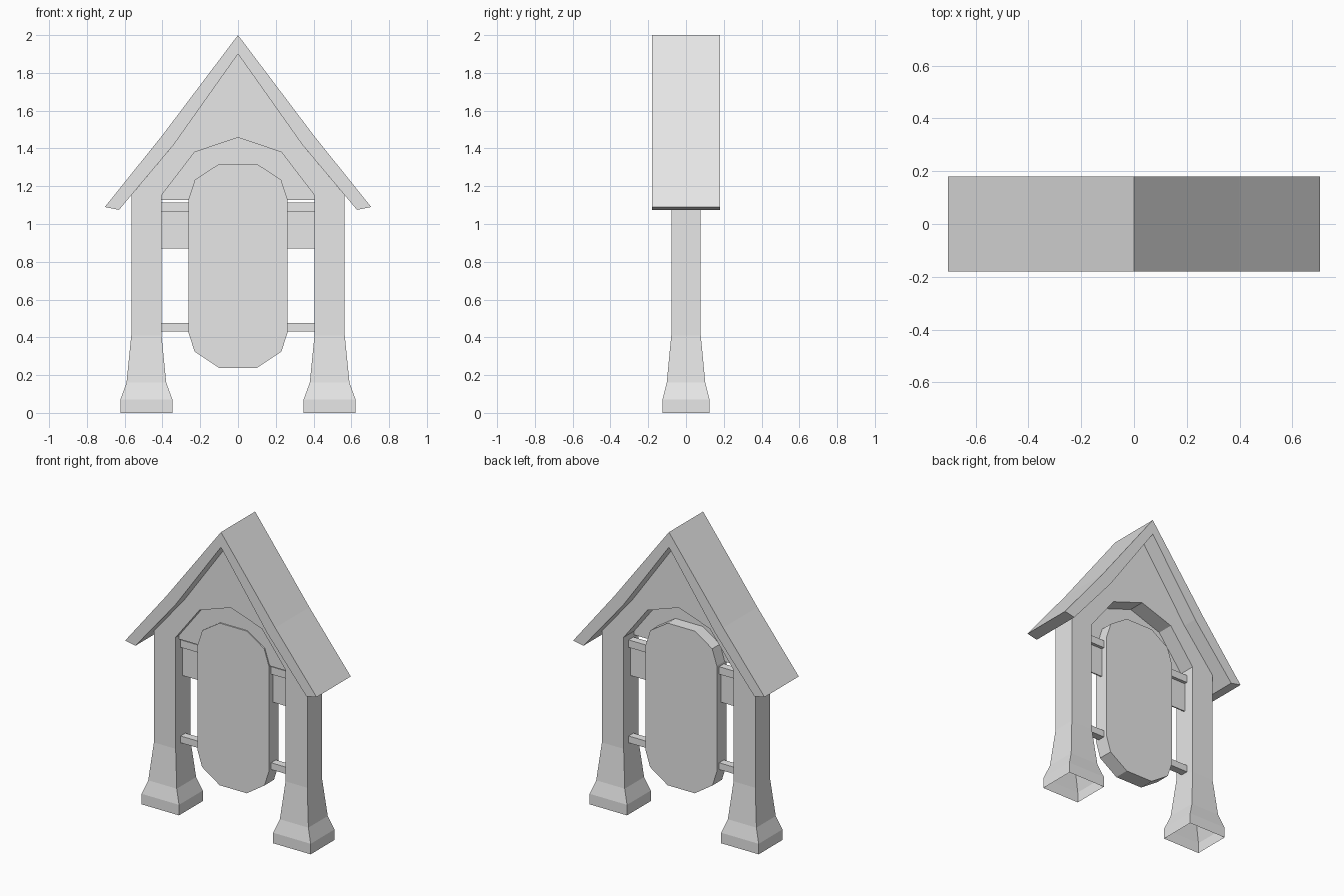
import bpy

if "Cube" in bpy.data.objects:
    bpy.data.objects.remove(bpy.data.objects["Cube"])

grey = bpy.data.materials.new("light_grey")
grey.diffuse_color = (0.8, 0.8, 0.8, 1)
grey.use_nodes = True
grey.node_tree.nodes["Principled BSDF"].inputs["Base Color"].default_value = grey.diffuse_color


def make(name, verts, faces):
    mesh = bpy.data.meshes.new(name)
    mesh.from_pydata(verts, [], faces)
    mesh.materials.append(grey)
    obj = bpy.data.objects.new(name, mesh)
    bpy.context.collection.objects.link(obj)
    return obj


def mirrored(half):
    """Complete a left-half (x, z) outline across x = 0."""
    return half + [(-x, z) for x, z in reversed(half) if x != 0]


def prism(name, outline, y0, y1, skip=()):
    """Extrude a clockwise (x, z) outline along y, leaving out hidden edges."""
    n = len(outline)
    verts = [(x, y, z) for y in (y0, y1) for x, z in outline]
    faces = [tuple(reversed(range(n))), tuple(range(n, 2 * n))]
    faces += [(i, (i + 1) % n, (i + 1) % n + n, i + n)
              for i in range(n) if i not in skip]
    return make(name, verts, faces)


def box(name, hx, hy, z0, z1):
    return prism(name, [(-hx, z0), (-hx, z1), (hx, z1), (hx, z0)], -hy, hy)


# Flared posts, open at the bottom and running into the gable at the top
LEVELS = [(0.0, 0.138, 0.125), (0.07, 0.138, 0.125), (0.16, 0.105, 0.102),
          (0.41, 0.08, 0.078), (1.152, 0.08, 0.078)]
for side, cx in (("left", -0.485), ("right", 0.485)):
    verts, faces = [], []
    for z, hx, hy in LEVELS:
        verts += [(cx + sx * hx, sy * hy, z)
                  for sx, sy in ((-1, -1), (1, -1), (1, 1), (-1, 1))]
    for k in range(len(LEVELS) - 1):
        for i in range(4):
            j = (i + 1) % 4
            faces.append((4 * k + i, 4 * k + j, 4 * k + 4 + j, 4 * k + 4 + i))
    make(side + "_post", verts, faces)

# Gable with arched opening
upper = mirrored([(-0.565, 1.152), (-0.34, 1.42), (0, 1.9)])
arch = mirrored([(-0.405, 1.152), (-0.23, 1.38), (0, 1.458)])
prism("gable", upper + arch[::-1], -0.078, 0.078, skip=(0, 1, 2, 3, 4, 9))

# Thin infill behind the arch, set towards the front
prism("arch_infill", [(-0.405, 1.127)] + arch + [(0.405, 1.127)], -0.042, -0.032)

# Peaked roof with slightly bent slopes
outer = mirrored([(-0.705, 1.09), (-0.4, 1.47), (0, 2.0)])
inner = mirrored([(-0.63, 1.075), (-0.34, 1.42), (0, 1.9)])
prism("roof", outer + inner[::-1], -0.18, 0.18)

# Hanging panel with chamfered ends
prism("panel", mirrored([(-0.1, 0.238), (-0.23, 0.325), (-0.262, 0.425),
                         (-0.262, 1.13), (-0.228, 1.235), (-0.1, 1.318)]),
      -0.05, 0.05)

# Cross bars and the thin board below the upper bar
box("upper_bar", 0.405, 0.025, 1.065, 1.115)
box("lower_bar", 0.408, 0.025, 0.43, 0.475)
box("cross_board", 0.405, 0.004, 0.87, 1.065)
